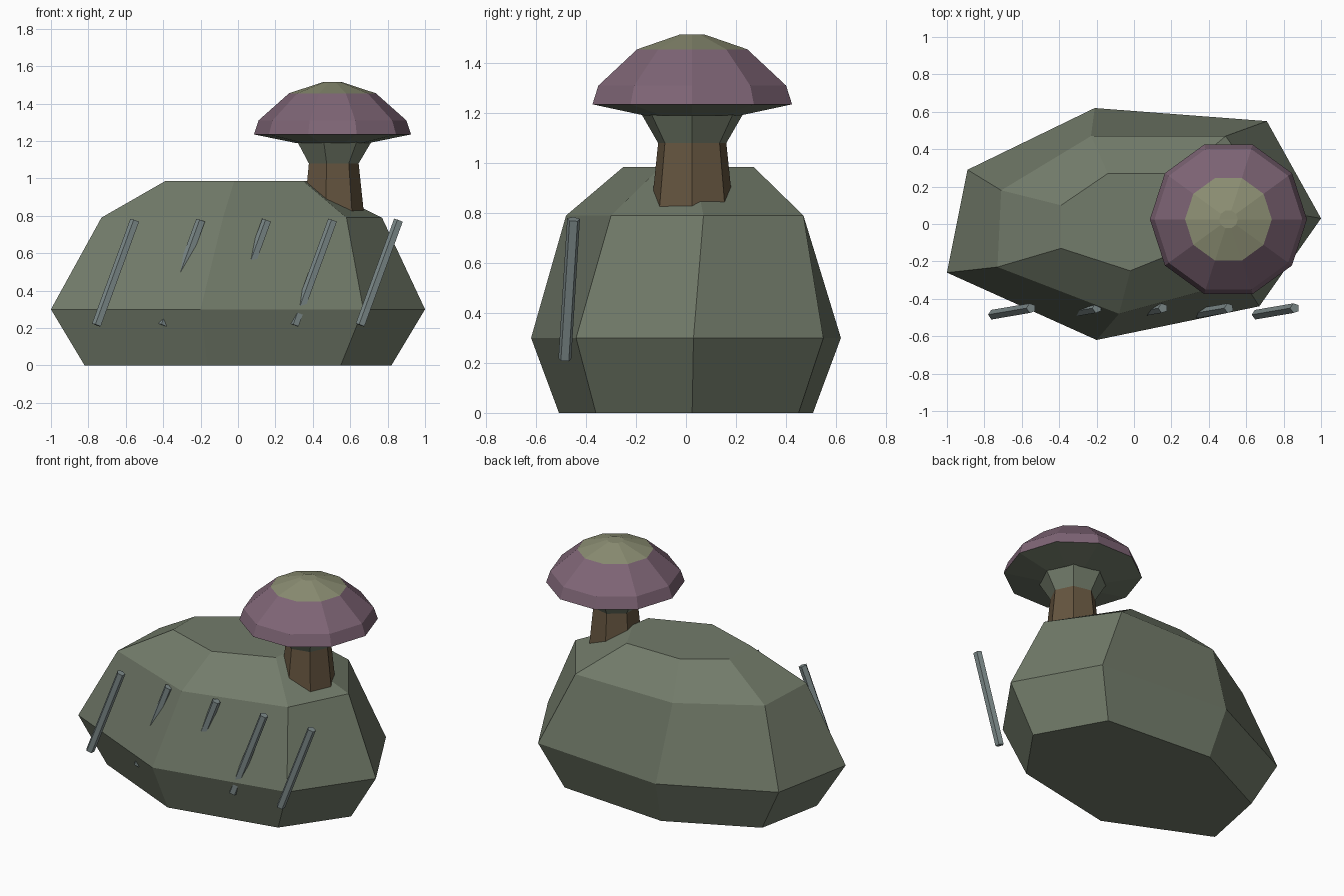
import bpy, math
from mathutils import Vector

if "Cube" in bpy.data.objects:
    bpy.data.objects.remove(bpy.data.objects["Cube"])


def material(name, rgb):
    m = bpy.data.materials.new(name)
    m.diffuse_color = (*rgb, 1)
    m.use_nodes = True
    m.node_tree.nodes["Principled BSDF"].inputs["Base Color"].default_value = m.diffuse_color
    return m


STONE = material("mossy_stone", (0.17, 0.20, 0.145))
PURPLE = material("cap_purple", (0.21, 0.13, 0.18))
PALE = material("cap_crown", (0.26, 0.27, 0.17))
BARK = material("stem_brown", (0.13, 0.09, 0.05))
ROD = material("rod_grey", (0.21, 0.26, 0.26))


def loft(name, rings, mats, bands=None):
    """Join equal-sized rings with quads and close both ends."""
    n = len(rings[0])
    verts = [p for ring in rings for p in ring]
    faces, slots = [], []
    for k in range(len(rings) - 1):
        for i in range(n):
            j = (i + 1) % n
            faces.append((k * n + i, k * n + j, (k + 1) * n + j, (k + 1) * n + i))
            slots.append(bands[k] if bands else 0)
    faces.append(tuple(reversed(range(n))))
    faces.append(tuple(range(len(verts) - n, len(verts))))
    slots += [bands[0], bands[-1]] if bands else [0, 0]
    mesh = bpy.data.meshes.new(name)
    mesh.from_pydata(verts, [], faces)
    for m in mats:
        mesh.materials.append(m)
    for poly, s in zip(mesh.polygons, slots):
        poly.material_index = s
    ob = bpy.data.objects.new(name, mesh)
    bpy.context.collection.objects.link(ob)
    return ob


def turned(name, profile, sides, mats, bands=None, centre=(0.505, 0.025)):
    """Low-poly lathe: profile is (radius, z)."""
    rings = [[(centre[0] + r * math.cos(math.tau * i / sides),
               centre[1] + r * math.sin(math.tau * i / sides), z)
              for i in range(sides)] for r, z in profile]
    return loft(name, rings, mats, bands)


# Boulder: irregular seven-sided rings
belly = [(-1, -.26), (-.2, -.62), (.67, -.44), (1, .03), (.71, .55), (-.21, .62), (-.89, .29)]
shoulder = [(-.73, -.23), (-.08, -.48), (.58, -.30), (.77, .07), (.49, .47), (-.23, .47), (-.71, .18)]
crown = [(-.39, -.13), (-.02, -.25), (.35, -.10), (.37, .03), (.25, .27), (-.14, .27), (-.39, .10)]
loft("boulder", [
    [(x * .82, y * .82, 0) for x, y in belly],
    [(x, y, .30) for x, y in belly],
    [(x, y, .79) for x, y in shoulder],
    [(x, y, .985) for x, y in crown],
], [STONE])

# Mushroom stem, collar and cap
turned("mushroom_stem", [(.167, .825), (.14, 1.08)], 7, [BARK])
turned("mushroom_collar", [(.14, 1.08), (.208, 1.195)], 7, [STONE])
turned("mushroom_cap",
       [(.20, 1.19), (.42, 1.235), (.395, 1.31), (.232, 1.455), (.05, 1.515)],
       10, [STONE, PURPLE, PALE], [0, 1, 1, 2])

# Five slanted rods along the front
for k in range(5):
    top = Vector((-.55 + .3525 * k, -.45, .775))
    low = top + Vector((-.205, -.035, -.56))
    axis = (top - low).normalized()
    u = axis.cross(Vector((0, 1, 0))).normalized()
    v = axis.cross(u)
    ring = [.027 * (math.cos(math.tau * i / 5) * u + math.sin(math.tau * i / 5) * v)
            for i in range(5)]
    loft(f"rod_{k + 1}", [[low + p for p in ring], [top + p for p in ring]], [ROD])
